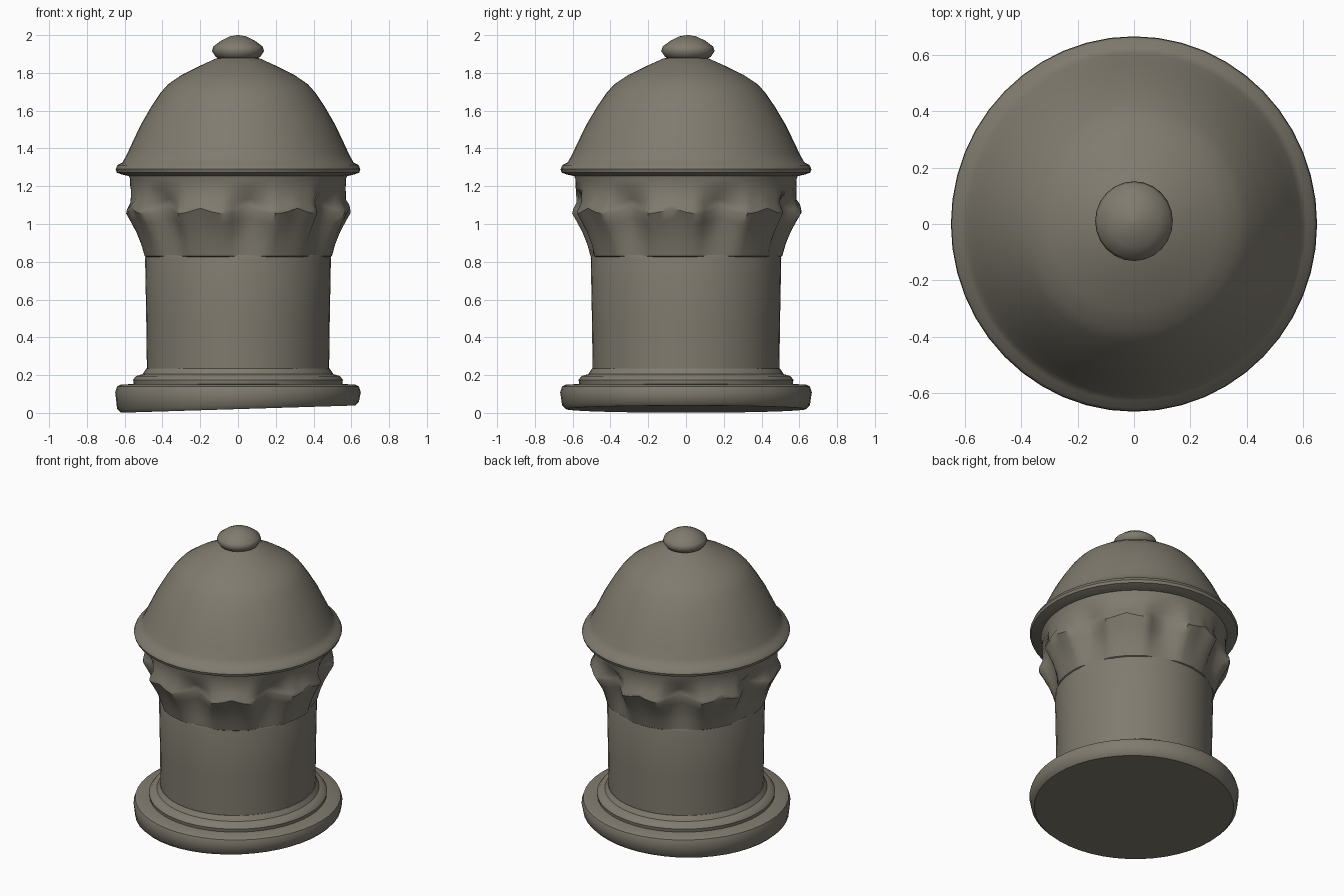
import bpy, bmesh
from math import sin, cos, pi, radians

if "Cube" in bpy.data.objects:
    bpy.data.objects.remove(bpy.data.objects["Cube"])

STRETCH = 1.025          # slightly oval in plan
FLUTES = 7

stone = bpy.data.materials.new("weathered stone")
stone.use_nodes = True
colour = (0.215, 0.198, 0.158, 1)
stone.diffuse_color = colour
bsdf = stone.node_tree.nodes["Principled BSDF"]
bsdf.inputs["Base Color"].default_value = colour
bsdf.inputs["Roughness"].default_value = 0.8


def lathe(name, profile, segments=48, warp=None, offset=(0, 0), sharp=40):
    """Turn an (r, z) profile, bottom to top, into a closed solid."""
    bm = bmesh.new()
    rings = []
    for r, z in profile:
        ring = []
        for i in range(segments):
            a = 2 * pi * i / segments
            rr, zz = warp(r, z, a) if warp else (r, z)
            ring.append(bm.verts.new((rr * cos(a) + offset[0],
                                      rr * sin(a) * STRETCH + offset[1], zz)))
        rings.append(ring)
    for low, high in zip(rings, rings[1:]):
        for i in range(segments):
            j = (i + 1) % segments
            bm.faces.new((low[i], low[j], high[j], high[i]))
    bm.faces.new(rings[0][::-1])
    bm.faces.new(rings[-1])
    mesh = bpy.data.meshes.new(name)
    bm.to_mesh(mesh)
    bm.free()
    mesh.materials.append(stone)
    obj = bpy.data.objects.new(name, mesh)
    bpy.context.collection.objects.link(obj)
    bpy.ops.object.select_all(action="DESELECT")
    obj.select_set(True)
    bpy.context.view_layer.objects.active = obj
    bpy.ops.object.shade_smooth_by_angle(angle=radians(sharp))
    return obj


# Plinth, with its underside tilted up towards +x
def tilt(r, z, a):
    lift = 0.02 * (1 + r * cos(a) / 0.65) if z < 0.05 else 0
    return r, z + lift


lathe("plinth", [(0.62, 0), (0.64, 0.02), (0.65, 0.11), (0.64, 0.14),
                 (0.62, 0.15), (0.5, 0.155)], warp=tilt)

# Moulding at the foot of the shaft
lathe("foot_moulding", [(0.55, 0.14), (0.555, 0.175), (0.54, 0.195),
                        (0.505, 0.205), (0.485, 0.235)])

# Plain shaft
lathe("shaft", [(0.482, 0.2), (0.486, 0.5), (0.492, 0.82), (0.488, 0.835)])


# Flared capital with hollow flutes between the brackets
def flute(r, z, a):
    phase = (a + pi / 2 - radians(6)) * FLUTES / (2 * pi)
    d = abs(phase - round(phase)) * 2           # 0 in a flute, 1 mid bracket
    t = max(0, min(1, (z - 0.83) / 0.25))
    fade = max(0, min(1, (1.19 - z) / 0.08))
    hollow = max(0, 1 - (d / 0.5) ** 2)
    depth = (0.012 + 0.06 * t) * hollow * fade
    droop = 0.03 * sin(pi * d) * t * fade       # scalloped lip
    return r - depth, z - droop


lathe("capital", [(0.485, 0.822), (0.497, 0.83), (0.515, 0.9),
                  (0.54, 0.97), (0.568, 1.03), (0.596, 1.085),
                  (0.592, 1.105), (0.572, 1.135), (0.57, 1.19),
                  (0.572, 1.24), (0.58, 1.26), (0.58, 1.28)],
      segments=112, warp=flute)

# Dome with its projecting rim
lathe("dome", [(0.56, 1.25), (0.615, 1.262), (0.642, 1.272), (0.648, 1.29),
               (0.638, 1.312), (0.612, 1.325), (0.59, 1.365), (0.56, 1.43),
               (0.515, 1.525), (0.46, 1.62), (0.41, 1.695), (0.37, 1.74),
               (0.3, 1.788), (0.2, 1.838), (0.12, 1.875), (0.1, 1.88)])

# Knob on top
lathe("finial", [(0.1, 1.875), (0.118, 1.885), (0.138, 1.915),
                 (0.13, 1.94), (0.09, 1.97), (0.045, 1.993), (0.006, 2.0)],
      segments=24, offset=(0, 0.01), sharp=60)
